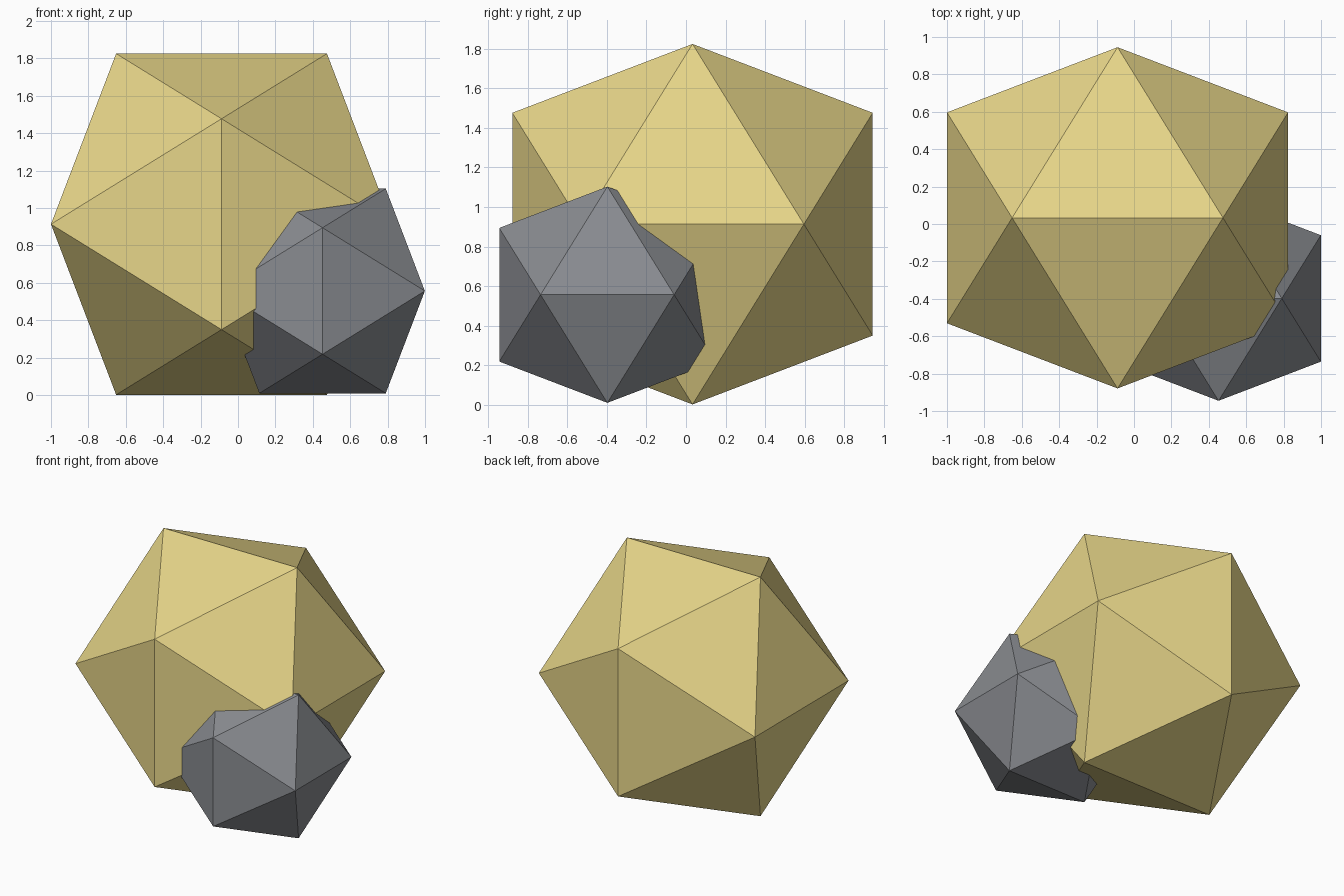
import bpy, bmesh

if "Cube" in bpy.data.objects:
    bpy.data.objects.remove(bpy.data.objects["Cube"])


def icosahedron(name, centre, half_width, colour):
    """Icosahedron from three golden rectangles lying on the main planes."""
    short = half_width * 2 / (1 + 5 ** 0.5)
    bm = bmesh.new()
    for i in (-1, 1):
        for j in (-1, 1):
            s, b = i * short, j * half_width
            for co in ((s, 0, b), (b, s, 0), (0, b, s)):
                bm.verts.new(co)
    bmesh.ops.convex_hull(bm, input=bm.verts[:])
    bmesh.ops.recalc_face_normals(bm, faces=bm.faces[:])
    mesh = bpy.data.meshes.new(name)
    bm.to_mesh(mesh)
    bm.free()
    mat = bpy.data.materials.new(name + "_colour")
    mat.diffuse_color = (*colour, 1)
    mat.use_nodes = True
    mat.node_tree.nodes["Principled BSDF"].inputs["Base Color"].default_value = mat.diffuse_color
    mesh.materials.append(mat)
    obj = bpy.data.objects.new(name, mesh)
    obj.location = centre
    bpy.context.collection.objects.link(obj)
    return obj


# Large yellow rock and the small grey rock embedded in its front right corner
icosahedron("large_rock", (-0.088, 0.033, 0.913), 0.912, (0.80, 0.67, 0.25))
icosahedron("small_rock", (0.452, -0.398, 0.556), 0.547, (0.25, 0.26, 0.28))
